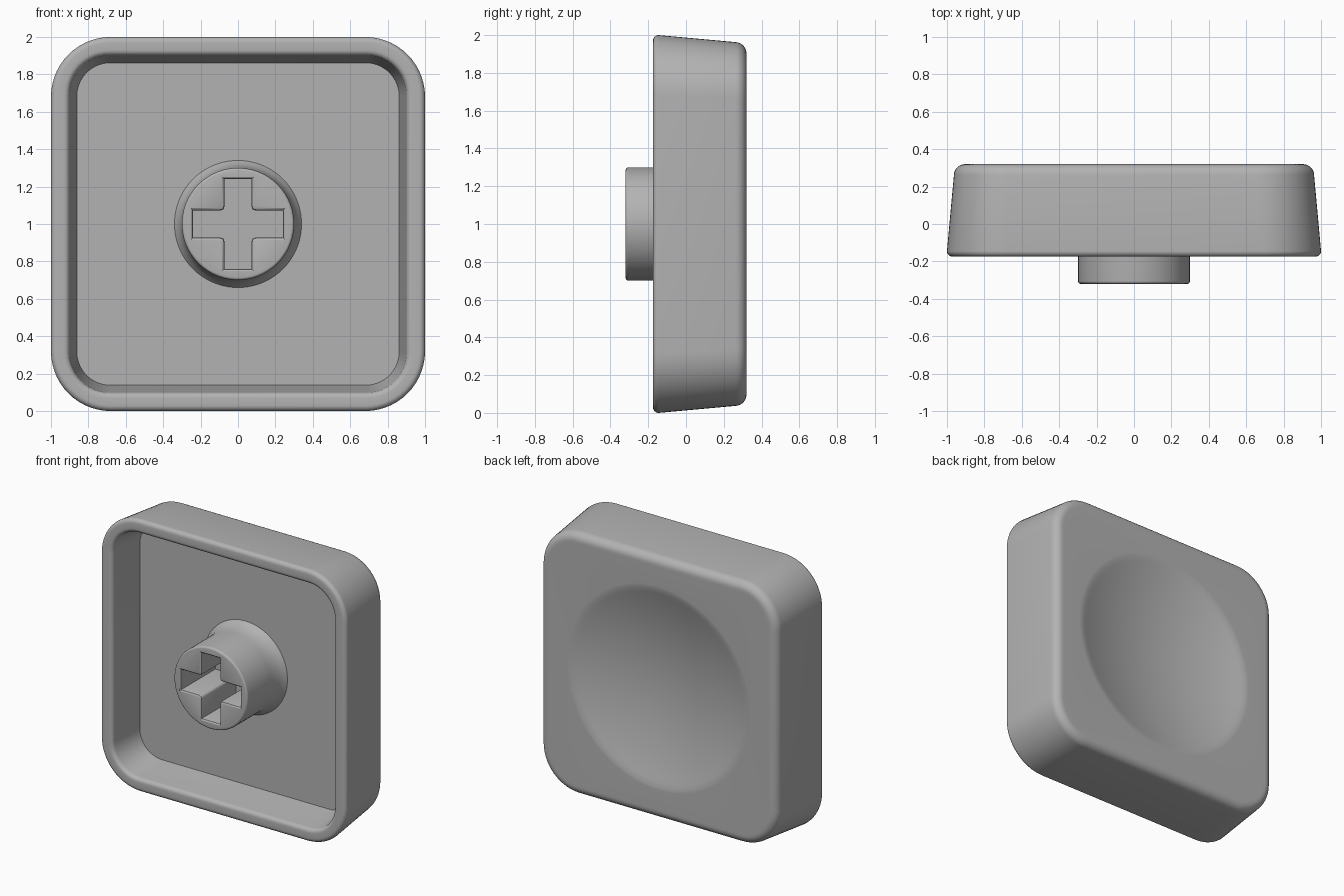
import bpy, bmesh
from math import sin, cos, pi, radians

if "Cube" in bpy.data.objects:
    bpy.data.objects.remove(bpy.data.objects["Cube"])

ARC = 14                 # segments per rounded corner
N = 4 * (ARC + 1)        # points in every ring
ZC = 1.0                 # height of the cap centre
RIM, BACK, FLOOR = -0.175, 0.32, 0.09

plastic = bpy.data.materials.new("grey plastic")
plastic.use_nodes = True
grey = (0.45, 0.45, 0.45, 1)
plastic.diffuse_color = grey
plastic.node_tree.nodes["Principled BSDF"].inputs["Base Color"].default_value = grey


def rounded_square(half, radius, y):
    pts = []
    for k in range(4):
        mid = pi / 4 + k * pi / 2
        cx = (half - radius) * (1 if cos(mid) > 0 else -1)
        cz = (half - radius) * (1 if sin(mid) > 0 else -1)
        for i in range(ARC + 1):
            a = k * pi / 2 + i / ARC * pi / 2
            pts.append((cx + radius * cos(a), y, ZC + cz + radius * sin(a)))
    return pts


def circle(r, y):
    return [(r * cos(2 * pi * (i + 0.5) / N), y, ZC + r * sin(2 * pi * (i + 0.5) / N))
            for i in range(N)]


def cross(grow, y, arm=0.24, half=0.073, fillet=0.02):
    # outline of a plus sign with rounded inner corners
    a, h, pts = arm + grow, half + grow, []
    for k in range(4):
        quarter = [(a, h)]
        for i in range(5):
            t = -pi / 2 - i / 4 * pi / 2
            quarter.append((h + fillet + fillet * cos(t), h + fillet + fillet * sin(t)))
        quarter.append((h, a))
        c, s = round(cos(k * pi / 2)), round(sin(k * pi / 2))
        pts += [(x * c - z * s, y, ZC + x * s + z * c) for x, z in quarter]
    return pts


def loft(name, rings, cap_start=True, cap_end=True):
    bm = bmesh.new()
    loops = [[bm.verts.new(p) for p in ring] for ring in rings]
    n = len(loops[0])
    for a, b in zip(loops, loops[1:]):
        for i in range(n):
            j = (i + 1) % n
            bm.faces.new((a[i], a[j], b[j], b[i]))
    if cap_start:
        bm.faces.new(loops[0])
    if cap_end:
        bm.faces.new(loops[-1])
    bmesh.ops.recalc_face_normals(bm, faces=bm.faces)
    mesh = bpy.data.meshes.new(name)
    bm.to_mesh(mesh)
    bm.free()
    mesh.materials.append(plastic)
    obj = bpy.data.objects.new(name, mesh)
    bpy.context.collection.objects.link(obj)
    return obj


def activate(obj):
    bpy.ops.object.select_all(action='DESELECT')
    obj.select_set(True)
    bpy.context.view_layer.objects.active = obj


# Hollow cap: inner floor, inner wall, rounded rim, tapered outside, dished back
rings = [rounded_square(0.80, 0.14, FLOOR), rounded_square(0.862, 0.18, FLOOR)]
f = 0.03
for i in range(7):       # inner rim fillet
    a = i / 6 * pi / 2
    rings.append(rounded_square(0.90 + f * (1 - cos(a)), 0.21 + f * (1 - cos(a)),
                                RIM + f * (1 - sin(a))))
for i in range(7):       # outer rim fillet
    a = i / 6 * pi / 2
    rings.append(rounded_square(1 - f * (1 - sin(a)), 0.32 - f * (1 - sin(a)),
                                RIM + f * (1 - cos(a))))
g = 0.06
for i in range(9):       # back edge fillet
    a = i / 8 * pi / 2
    rings.append(rounded_square(0.963 - g * (1 - cos(a)), 0.30 - g * (1 - cos(a)),
                                BACK - g * (1 - sin(a))))
rings.append(rounded_square(0.89, 0.23, BACK))

# Shallow bowl pressed into the back
R, DEPTH, STEPS = 0.73, 0.12, 20
rings += [circle(R + 0.02, BACK), circle(R, BACK - 0.001)]
for i in range(1, STEPS):
    r = R * (1 - i / STEPS)
    rings.append(circle(r, BACK - DEPTH * (1 - (r / R) ** 2)))
cap = loft("key_cap", rings)

# Stem with flared foot
b = 0.015
profile = [(0.34, FLOOR + 0.01), (0.34, FLOOR), (0.322, 0.065), (0.309, 0.03), (0.302, -0.01),
           (0.30, -0.04)]
profile += [(0.30 - b * (1 - cos(a)), -BACK + b * (1 - sin(a)))
            for a in [i / 5 * pi / 2 for i in range(6)]]
stem = loft("stem", [circle(r, y) for r, y in profile])

# Plus-shaped socket with an eased mouth
cutter = loft("socket_cutter", [cross(0.012, -0.34), cross(0.012, -0.32),
                                cross(0.003, -0.314), cross(0, -0.305),
                                cross(0, FLOOR - 0.01)])
cutter.hide_render = True
activate(stem)
cut = stem.modifiers.new("socket", 'BOOLEAN')
cut.operation = 'DIFFERENCE'
cut.solver = 'EXACT'
cut.object = cutter
bpy.ops.object.modifier_apply(modifier=cut.name)
bpy.data.objects.remove(cutter)

for obj in (cap, stem):
    activate(obj)
    bpy.ops.object.shade_smooth_by_angle(angle=radians(32))
